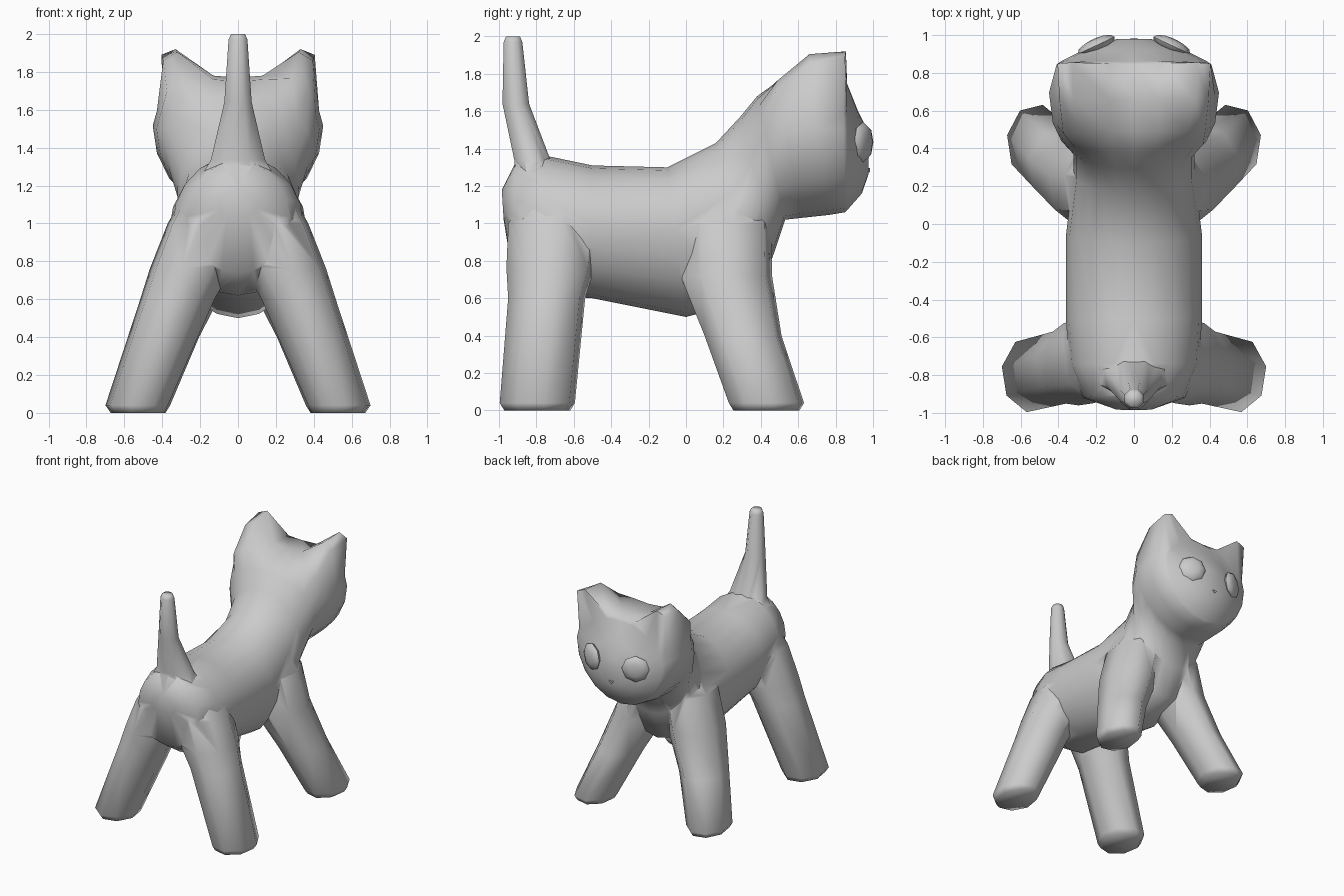
import bpy, bmesh, math
from mathutils import Vector, Matrix

if "Cube" in bpy.data.objects:
    bpy.data.objects.remove(bpy.data.objects["Cube"])

TAU = 2 * math.pi


def smooth(ob, angle):
    bpy.ops.object.select_all(action='DESELECT')
    ob.select_set(True)
    bpy.context.view_layer.objects.active = ob
    bpy.ops.object.shade_smooth_by_angle(angle=math.radians(angle))


def to_object(bm, name, angle=70):
    bmesh.ops.recalc_face_normals(bm, faces=bm.faces)
    me = bpy.data.meshes.new(name)
    bm.to_mesh(me)
    bm.free()
    ob = bpy.data.objects.new(name, me)
    bpy.context.collection.objects.link(ob)
    smooth(ob, angle)
    return ob


def loft(name, rings):
    bm = bmesh.new()
    loops = [[bm.verts.new(p) for p in ring] for ring in rings]
    n = len(loops[0])
    for a, b in zip(loops, loops[1:]):
        for i in range(n):
            j = (i + 1) % n
            bm.faces.new((a[i], a[j], b[j], b[i]))
    bm.faces.new(loops[0][::-1])
    bm.faces.new(loops[-1])
    return to_object(bm, name)


def body_ring(ty, tz, by, bz, w, f, ear=(), n=20):
    # ring between a top and a bottom point, widest at fraction f;
    # ear replaces the points beside the crown, mirrored left and right
    top, bot = Vector((0, ty, tz)), Vector((0, by, bz))
    mid = bot.lerp(top, f)
    ring = []
    for i in range(n):
        a = TAU * i / n
        s = math.sin(a)
        ring.append(mid + (top - mid if s > 0 else mid - bot) * s
                    + Vector((w * math.cos(a), 0, 0)))
    for k, (x, y, z) in enumerate(ear):
        ring[2 + k] = Vector((x, y, z))
        ring[8 - k] = Vector((-x, y, z))
    return ring


def flat_ring(s, x, y, z, rx, ry, n=8, turn=0.2):
    return [(s * (x + rx * math.cos(TAU * i / n + turn)),
             y + ry * math.sin(TAU * i / n + turn), z) for i in range(n)]


# torso, neck and head: top y z, bottom y z, half width, widest fraction, ears
cat = loft("cat_body", [body_ring(*r) for r in (
    (-0.985, 1.18, -0.975, 1.02, 0.10, 0.5),
    (-0.91, 1.33, -0.93, 0.74, 0.27, 0.5),
    (-0.74, 1.36, -0.75, 0.62, 0.345, 0.5),
    (-0.50, 1.31, -0.50, 0.60, 0.36, 0.55),
    (-0.10, 1.30, 0.00, 0.50, 0.36, 0.58),
    (0.16, 1.43, 0.38, 0.60, 0.32, 0.52),
    (0.29, 1.57, 0.47, 0.84, 0.32, 0.5),
    (0.38, 1.68, 0.53, 1.02, 0.385, 0.6),
    (0.49, 1.75, 0.62, 1.03, 0.43, 0.65,
     ((0.375, 0.48, 1.70), (0.28, 0.49, 1.765), (0.13, 0.49, 1.76))),
    (0.66, 1.77, 0.76, 1.045, 0.45, 0.65,
     ((0.395, 0.66, 1.86), (0.32, 0.66, 1.905), (0.13, 0.66, 1.78))),
    (0.84, 1.77, 0.85, 1.06, 0.41, 0.62,
     ((0.405, 0.85, 1.89), (0.33, 0.855, 1.92), (0.13, 0.85, 1.77))),
    (0.86, 1.75, 0.865, 1.075, 0.385, 0.6,
     ((0.34, 0.86, 1.59), (0.25, 0.862, 1.68), (0.125, 0.862, 1.74))),
    (0.92, 1.60, 0.94, 1.16, 0.25, 0.5),
    (0.98, 1.48, 0.975, 1.26, 0.10, 0.5))])

parts = []
for s, side in ((-1, "left"), (1, "right")):
    # legs: x, y, z, x radius, y radius
    parts.append(loft("rear_leg_" + side, [flat_ring(s, *r) for r in (
        (0.53, -0.795, 0.0, 0.145, 0.18), (0.535, -0.795, 0.04, 0.168, 0.205),
        (0.32, -0.745, 0.6, 0.20, 0.21), (0.25, -0.725, 0.76, 0.22, 0.24),
        (0.185, -0.71, 1.0, 0.19, 0.245), (0.165, -0.70, 1.19, 0.10, 0.13))]))
    parts.append(loft("front_leg_" + side, [flat_ring(s, *r) for r in (
        (0.515, 0.43, 0.0, 0.135, 0.18), (0.515, 0.43, 0.04, 0.16, 0.205),
        (0.38, 0.305, 0.4, 0.178, 0.21), (0.245, 0.215, 0.72, 0.21, 0.25),
        (0.185, 0.21, 1.0, 0.19, 0.25), (0.16, 0.22, 1.17, 0.10, 0.13))]))

# tail
parts.append(loft("tail", [flat_ring(1, 0, *r, turn=TAU / 16) for r in (
    (-0.77, 1.14, 0.28, 0.17), (-0.82, 1.335, 0.155, 0.105),
    (-0.91, 1.64, 0.078, 0.077), (-0.925, 1.97, 0.054, 0.054),
    (-0.925, 2.0, 0.04, 0.04))]))

# fuse everything into one skin
for p in parts:
    m = cat.modifiers.new("join", 'BOOLEAN')
    m.operation = 'UNION'
    m.solver = 'EXACT'
    m.object = p
    bpy.context.view_layer.objects.active = cat
    bpy.ops.object.modifier_apply(modifier=m.name)
    bpy.data.objects.remove(p)
smooth(cat, 75)

# eyes: flattened eight-sided balls set into the face
for s, side in ((-1, "left"), (1, "right")):
    bm = bmesh.new()
    bmesh.ops.create_uvsphere(bm, u_segments=8, v_segments=6, radius=1)
    q = Vector((s * 0.42, 0.9, 0)).to_track_quat('Z', 'Y').to_matrix().to_4x4()
    bm.transform(Matrix.Translation((s * 0.2, 0.945, 1.435)) @ q
                 @ Matrix.Diagonal((0.108, 0.108, 0.038, 1)))
    to_object(bm, "eye_" + side)

# nose: small wedge pointing down
loft("nose", [[(x * k, y, 1.285 + z * k) for x, z in
               ((-0.025, 0.015), (0.025, 0.015), (0, -0.015))]
              for k, y in ((1, 0.965), (0.7, 0.985))])
